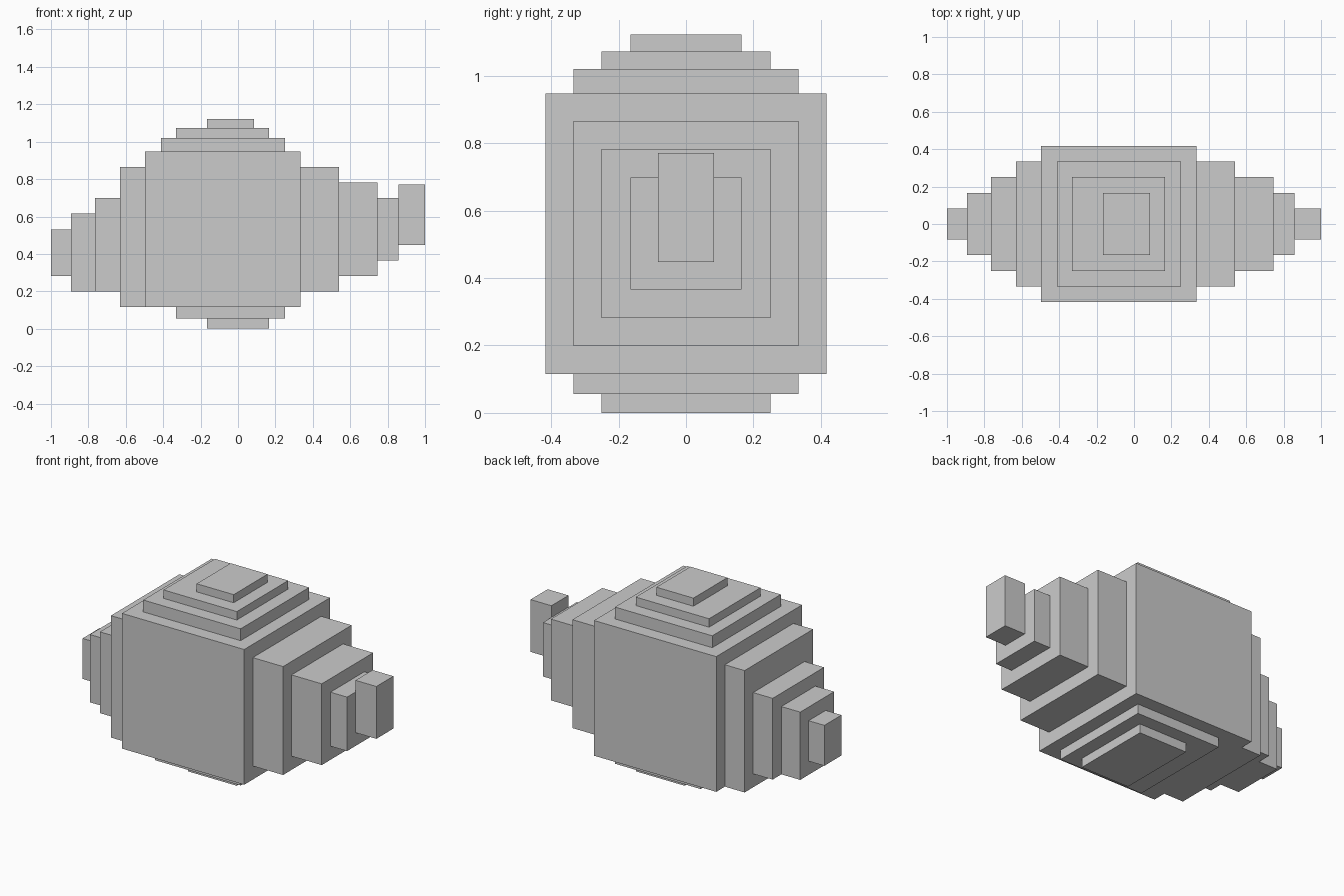
import bpy


def block(name, x0, x1, half_y, z0, z1):
    """Box spanning x0..x1, -half_y..half_y, z0..z1."""
    bpy.ops.mesh.primitive_cube_add(
        size=1, location=((x0 + x1) / 2, 0, (z0 + z1) / 2))
    ob = bpy.context.object
    ob.name = name
    ob.scale = (x1 - x0, 2 * half_y, z1 - z0)
    bpy.ops.object.transform_apply(location=False, rotation=False, scale=True)
    return ob


def steps(name, rows):
    """Series of shrinking blocks leading away from the body."""
    for i, row in enumerate(rows, 1):
        block(f"{name}_{i}", *row)


# Central body
block("body", -0.498, 0.334, 0.417, 0.115, 0.947)

# Stepped cap on top
steps("top_step", [
    (-0.412, 0.251, 0.333, 0.947, 1.02),
    (-0.332, 0.167, 0.25, 1.02, 1.072),
    (-0.166, 0.086, 0.165, 1.072, 1.122),
])

# Stepped base
steps("bottom_step", [
    (-0.332, 0.251, 0.333, 0.056, 0.115),
    (-0.166, 0.167, 0.25, 0.0, 0.056),
])

# Right end, tapering to the raised stem
steps("right_step", [
    (0.334, 0.54, 0.333, 0.198, 0.865),
    (0.54, 0.745, 0.25, 0.282, 0.782),
    (0.745, 0.858, 0.165, 0.366, 0.698),
])
block("stem", 0.858, 1.0, 0.083, 0.448, 0.77)

# Left end, tapering to the tip
steps("left_step", [
    (-0.632, -0.498, 0.333, 0.115, 0.865),
    (-0.765, -0.632, 0.25, 0.198, 0.698),
    (-0.893, -0.765, 0.165, 0.198, 0.615),
])
block("tip", -1.0, -0.893, 0.083, 0.282, 0.531)
